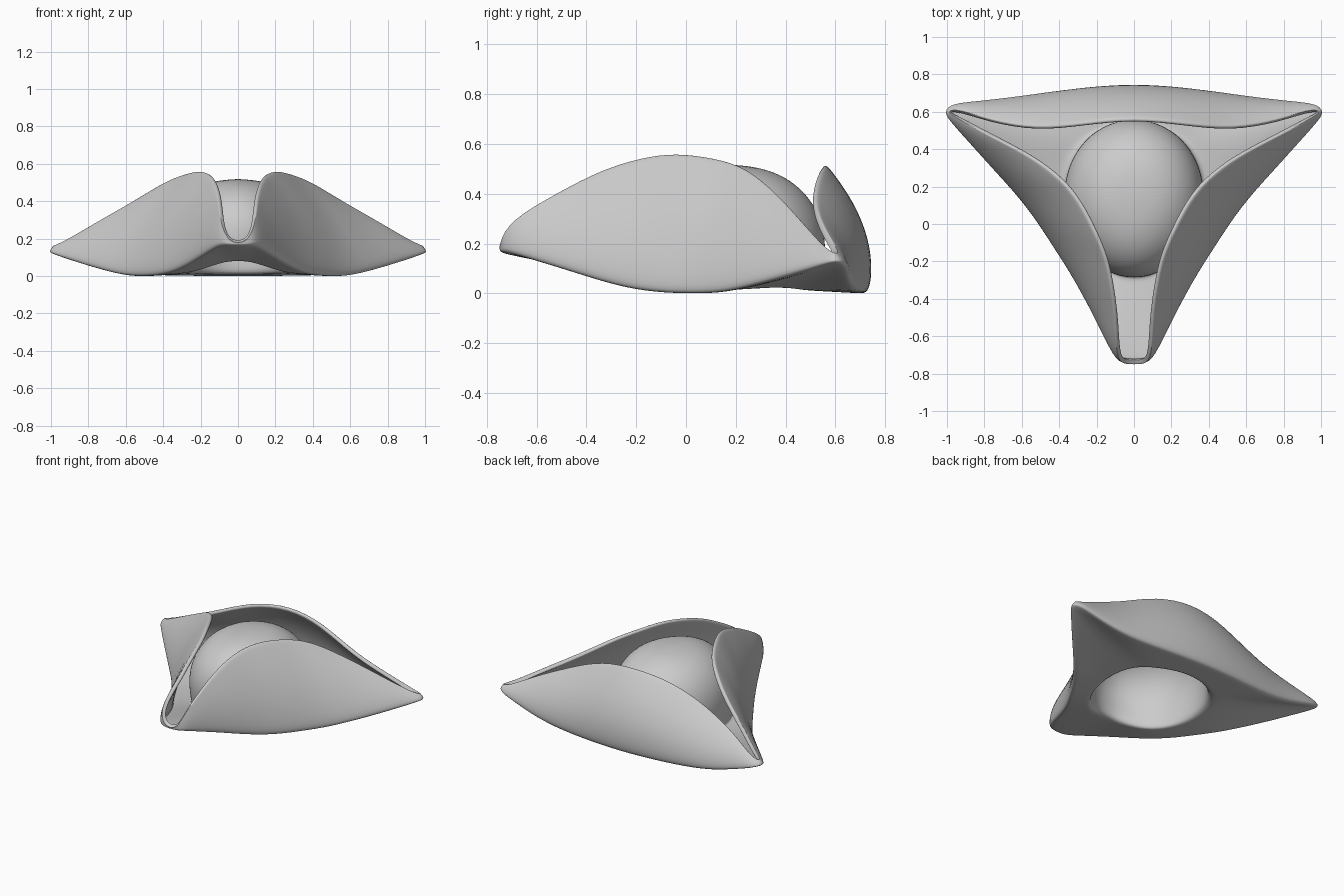
import bpy, bmesh
from math import sin, cos, pi, radians, atan2
from mathutils import Vector

cube = bpy.data.objects.get("Cube")
if cube:
    bpy.data.objects.remove(cube, do_unlink=True)

# Single felt colour
felt = bpy.data.materials.new("grey felt")
felt.use_nodes = True
GREY = (0.6, 0.6, 0.6, 1)
felt.diffuse_color = GREY
felt.node_tree.nodes["Principled BSDF"].inputs["Base Color"].default_value = GREY

# Brim fold (lower) and rim (upper) from front middle round to back middle
FOLD = [(0, -.735, .172), (.05, -.732, .172), (.095, -.715, .175), (.2, -.5, .11),
        (.32, -.28, .04), (.42, -.13, .016), (.51, .01, .01), (.61, .14, .012),
        (.71, .25, .035), (.81, .36, .063), (.91, .475, .095), (.985, .565, .122),
        (1.005, .6, .128), (.975, .635, .12), (.85, .648, .08), (.63, .672, .02),
        (.3, .712, .012), (0, .73, .012)]
RIM = [(0, -.74, .18), (.055, -.738, .2), (.085, -.705, .29), (.09, -.5, .408),
       (.11, -.34, .493), (.14, -.18, .543), (.2, -.04, .563), (.28, .12, .54),
       (.375, .24, .505), (.53, .36, .405), (.75, .47, .28), (.93, .565, .17),
       (1.005, .605, .145), (.93, .605, .16), (.77, .547, .25), (.52, .5, .365),
       (.27, .53, .485), (0, .562, .522)]

CENTRE_Y, RX, RY, TOP = .14, .385, .44, .507
POWER = 2 / 2.6


def column(i):
    """Points of one radial strip: crown, brim, then turned-up flap."""
    fold, rim = Vector(FOLD[i]), Vector(RIM[i])
    even = pi * i / (len(FOLD) - 1) - pi / 2
    a = (even + atan2(fold.y - CENTRE_Y, fold.x)) / 2
    ca, sa = cos(a), sin(a)
    if fold.x == 0:
        ca = 0
    base_z = .024 + .06 * max(0, -sa) ** 6
    pts = []
    # the crown pinches in a little at its opening
    for deg, pinch in ((75, 1), (60, 1), (45, 1), (30, 1), (14, .98), (0, .91)):
        r = cos(radians(deg)) ** POWER * pinch
        h = sin(radians(deg)) ** POWER
        pts.append(Vector((RX * r * ca, CENTRE_Y + RY * r * sa,
                           base_z + (TOP - base_z) * h)))
    base = pts[-1].copy()
    for t in (.12, .5, .88, 1):
        pts.append(base.lerp(fold, t))
    lean = fold - rim
    size = lean.length
    lean.z = 0
    lean.normalize()
    bulge = size * (.3 + .25 * max(0, lean.y))
    for t in (.14, .4, .7, .95, 1):
        pts.append(fold.lerp(rim, t) + lean * (bulge * t * (1 - t)))
    return pts


# Half of the hat as one sheet, mirrored across the middle
bm = bmesh.new()
apex = bm.verts.new((0, CENTRE_Y, TOP))
cols = [[bm.verts.new(p) for p in column(i)] for i in range(len(FOLD))]
for c, d in zip(cols, cols[1:]):
    bm.faces.new((apex, c[0], d[0]))
    for k in range(len(c) - 1):
        bm.faces.new((c[k], c[k + 1], d[k + 1], d[k]))
for f in bm.faces:
    f.smooth = True
mesh = bpy.data.meshes.new("three_cornered_hat")
bm.to_mesh(mesh)
bm.free()
mesh.materials.append(felt)
hat = bpy.data.objects.new("three_cornered_hat", mesh)
bpy.context.collection.objects.link(hat)

mirror = hat.modifiers.new("mirror", 'MIRROR')
mirror.use_clip = True
thick = hat.modifiers.new("felt_thickness", 'SOLIDIFY')
thick.thickness = .027
thick.offset = 0
smooth = hat.modifiers.new("smooth", 'SUBSURF')
smooth.levels = smooth.render_levels = 2
